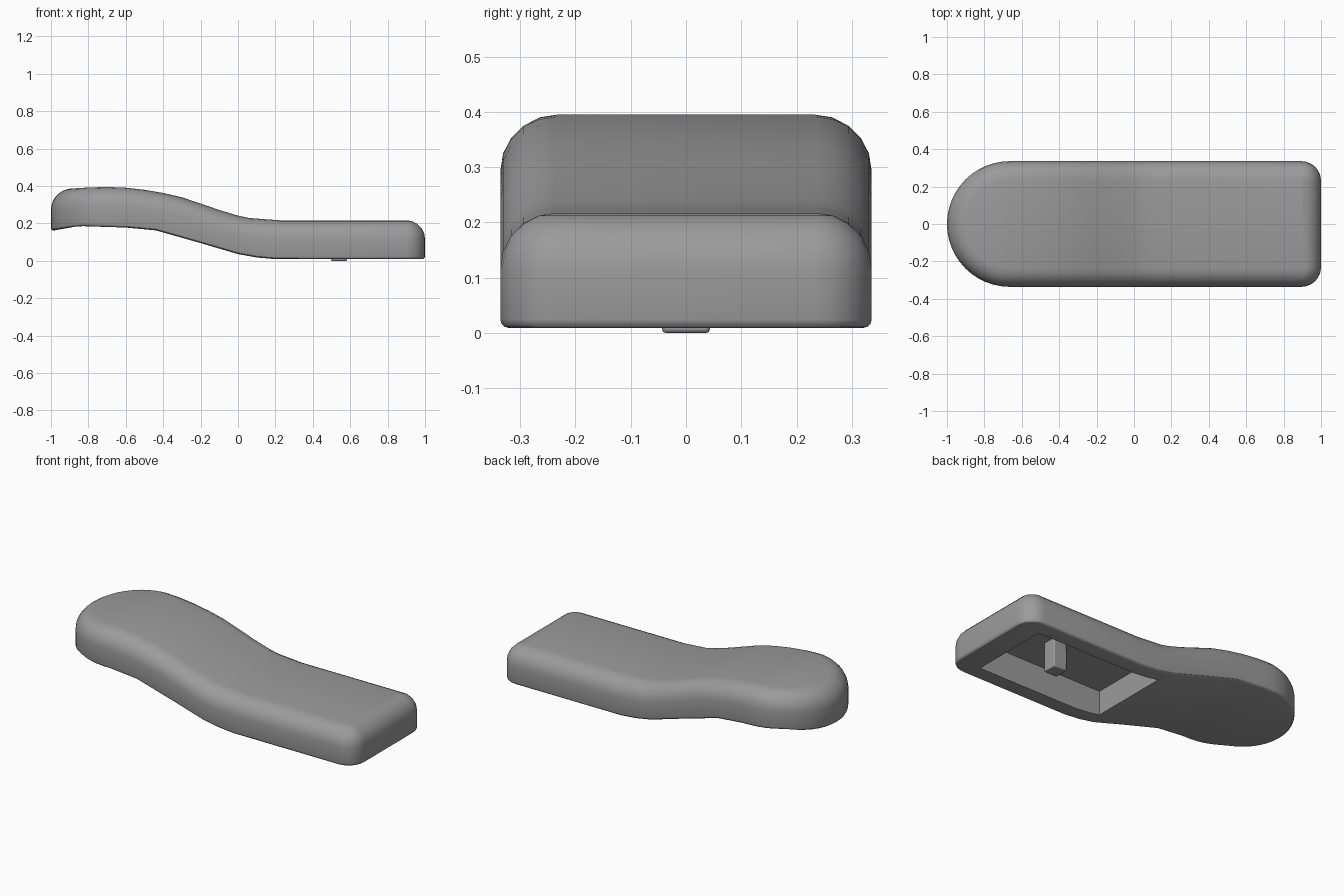
import bpy, bmesh
from math import sin, cos, pi
from mathutils import Vector

if "Cube" in bpy.data.objects:
    bpy.data.objects.remove(bpy.data.objects["Cube"])

grey = bpy.data.materials.new("mid grey plastic")
grey.use_nodes = True
colour = (0.33, 0.33, 0.33, 1)
grey.diffuse_color = colour
grey.node_tree.nodes["Principled BSDF"].inputs["Base Color"].default_value = colour

HALF, TIP, CORNER, FILLET, LIP = 0.336, -0.664, 0.105, 0.1, 0.015
TOP = [(-1, .375), (-.9, .386), (-.8, .392), (-.7, .395), (-.6, .391), (-.5, .38),
       (-.4, .363), (-.3, .34), (-.2, .306), (-.1, .272), (0, .242), (.06, .229),
       (.22, .217), (1, .217)]
BOTTOM = [(-1, .16), (-.85, .186), (-.6, .178), (-.44, .163), (-.2, .095),
          (0, .036), (.1, .018), (.2, .009), (1, .009)]


def height(profile, x):
    """Height of a side profile at x."""
    for (x0, z0), (x1, z1) in zip(profile, profile[1:]):
        if x <= x1:
            return z0 + (z1 - z0) * (x - x0) / (x1 - x0)
    return profile[-1][1]


def half_outline(inset):
    """Plan outline from the round tip to the square end, on the +y side."""
    pts = []
    r = HALF - inset
    for i in range(13):
        a = pi / 2 * i / 12
        pts.append((TIP - r * cos(a), r * sin(a)))
    xs = {x for x, z in TOP + BOTTOM if TIP + .02 < x < .9}
    pts += [(x, r) for x in sorted(xs)]
    r = CORNER - inset
    for i in range(7):
        a = pi / 2 * (1 - i / 6)
        pts.append((1 - CORNER + r * cos(a), HALF - CORNER + r * sin(a)))
    return pts


def finish(bm, name):
    bmesh.ops.recalc_face_normals(bm, faces=bm.faces)
    mesh = bpy.data.meshes.new(name)
    bm.to_mesh(mesh)
    bm.free()
    obj = bpy.data.objects.new(name, mesh)
    bpy.context.collection.objects.link(obj)
    mesh.materials.append(grey)
    return obj


def box(name, lo, hi):
    bm = bmesh.new()
    bmesh.ops.create_cube(bm, size=1)
    lo, hi = Vector(lo), Vector(hi)
    for v in bm.verts:
        v.co = (lo + hi) / 2 + v.co * (hi - lo)
    return finish(bm, name)


# Lever body: stacked plan outlines following the top and bottom profiles
layers = []
for i in range(4):
    a = pi / 2 * i / 3
    layers.append((LIP * (1 - sin(a)), BOTTOM, LIP * (1 - cos(a))))
for i in range(6):
    a = pi / 2 * i / 5
    layers.append((FILLET * (1 - cos(a)), TOP, -FILLET * (1 - sin(a))))

bm = bmesh.new()
rings = []
for inset, profile, offset in layers:
    half = half_outline(inset)
    loop = half + [(x, -y) for x, y in reversed(half[1:])]
    rings.append([bm.verts.new((x, y, height(profile, x) + offset)) for x, y in loop])
n = len(rings[0])
for low, high in zip(rings, rings[1:]):
    for i in range(n):
        j = (i + 1) % n
        bm.faces.new((low[i], low[j], high[j], high[i]))
for ring in (rings[0], rings[-1]):
    bm.faces.new((ring[0], ring[1], ring[-1]))
    for i in range(1, n // 2):
        bm.faces.new((ring[i], ring[i + 1], ring[n - i - 1], ring[n - i]))
body = finish(bm, "lever_body")

# Pocket cut into the underside
cutter = box("pocket_cutter", (.036, -.24, -.2), (.855, .24, .172))
cutter.hide_render = True
cutter.hide_viewport = True
cut = body.modifiers.new("pocket", 'BOOLEAN')
cut.operation = 'DIFFERENCE'
cut.solver = 'EXACT'
cut.object = cutter
bpy.context.view_layer.update()
mesh = bpy.data.meshes.new_from_object(body.evaluated_get(bpy.context.evaluated_depsgraph_get()))
body.modifiers.clear()
body.data = mesh
bpy.data.objects.remove(cutter)

# Square post inside the pocket
post = box("mounting_post", (.497, -.043, 0), (.583, .043, .18))
bevel = post.modifiers.new("soft_edges", 'BEVEL')
bevel.width = .006
bevel.segments = 2

for obj in (body, post):
    bpy.ops.object.select_all(action='DESELECT')
    obj.select_set(True)
    bpy.context.view_layer.objects.active = obj
    bpy.ops.object.shade_smooth_by_angle(angle=pi / 6)
